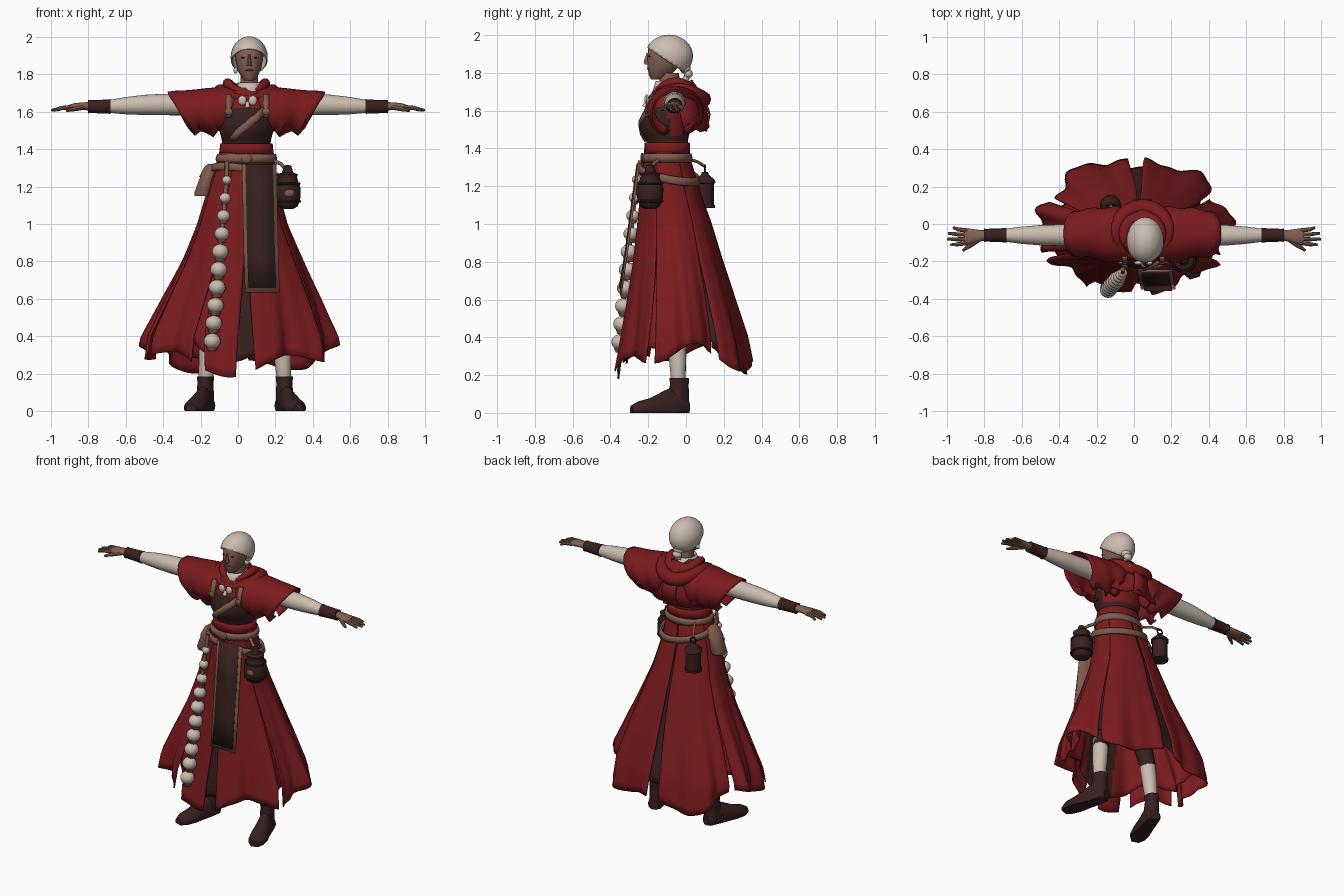
import bpy, bmesh
from math import sin, cos, radians, pi
from mathutils import Vector, Matrix

if "Cube" in bpy.data.objects:
    bpy.data.objects.remove(bpy.data.objects["Cube"])


def material(name, *rgb):
    m = bpy.data.materials.new(name)
    m.use_nodes = True
    m.diffuse_color = (*rgb, 1)
    m.node_tree.nodes["Principled BSDF"].inputs["Base Color"].default_value = (*rgb, 1)
    return m


RED = material("red cloth", .2, .011, .013)
DARK = material("dark leather", .04, .014, .014)
CREAM = material("cream linen", .6, .51, .44)
TAN = material("tan leather", .21, .105, .072)
SKIN = material("skin", .23, .118, .08)
MID = .045  # body centre line


def finish(name, bm, mat, thick=0, warp=None):
    for v in bm.verts:
        if warp:
            v.co = warp(v.co)
    bmesh.ops.recalc_face_normals(bm, faces=bm.faces[:])
    me = bpy.data.meshes.new(name)
    bm.to_mesh(me)
    bm.free()
    me.materials.append(mat)
    ob = bpy.data.objects.new(name, me)
    bpy.context.collection.objects.link(ob)
    if thick:
        mod = ob.modifiers.new("thickness", 'SOLIDIFY')
        mod.thickness, mod.offset = thick, 0
    bpy.ops.object.select_all(action='DESELECT')
    ob.select_set(True)
    bpy.context.view_layer.objects.active = ob
    bpy.ops.object.shade_smooth_by_angle(angle=radians(42))
    return ob


def paint(ob, mat, rule):
    ob.data.materials.append(mat)
    for f in ob.data.polygons:
        if rule(f.center):
            f.material_index = 1


def skin_rows(name, rows, mat, wrap=True, cap=True, loop=False, **kw):
    bm = bmesh.new()
    grid = [[bm.verts.new(p) for p in row] for row in rows]
    n = len(grid[0])
    pairs = list(zip(grid, grid[1:])) + ([(grid[-1], grid[0])] if loop else [])
    for a, b in pairs:
        for i in range(n if wrap else n - 1):
            j = (i + 1) % n
            bm.faces.new((a[i], a[j], b[j], b[i]))
    if wrap and cap and not loop:
        bm.faces.new(grid[0])
        bm.faces.new(grid[-1])
    return finish(name, bm, mat, **kw)


def loft(name, sections, mat, axis='z', n=24, arc=None, **kw):
    """Ellipses (position, centre a, centre b, radius a, radius b) along an axis."""
    lo, hi = arc or (0, 360)
    steps = n + 1 if arc else n
    rows = []
    for t, ca, cb, ra, rb in sections:
        ring = []
        for i in range(steps):
            a = radians(lo + (hi - lo) * i / n)
            p, q = ca + ra * cos(a), cb + rb * sin(a)
            ring.append({'x': (t, p, q), 'y': (p, t, q), 'z': (p, q, t)}[axis])
        rows.append(ring)
    return skin_rows(name, rows, mat, wrap=not arc, **kw)


def tube(name, pts, radii, mat, n=10, loop=False):
    pts = [Vector(p) for p in pts]
    rows, m = [], len(pts)
    for i, p in enumerate(pts):
        a = pts[(i - 1) % m] if loop else pts[max(i - 1, 0)]
        b = pts[(i + 1) % m] if loop else pts[min(i + 1, m - 1)]
        q = (b - a).to_track_quat('Z', 'Y')
        r = radii[i] if isinstance(radii, list) else radii
        rows.append([p + q @ Vector((r * cos(k * 2 * pi / n), r * sin(k * 2 * pi / n), 0)) for k in range(n)])
    return skin_rows(name, rows, mat, loop=loop)


def ribbon(name, pts, width, mat, side=(1, 0, 0), thick=.012):
    d = Vector(side).normalized() * width / 2
    return skin_rows(name, [[Vector(p) - d, Vector(p) + d] for p in pts], mat, wrap=False, thick=thick)


def ball(name, c, r, mat, seg=16, cut=None, thick=0):
    bm = bmesh.new()
    bmesh.ops.create_uvsphere(bm, u_segments=seg, v_segments=seg * 3 // 4, radius=1,
                              matrix=Matrix.Translation(c) @ Matrix.Diagonal((*r, 1)))
    if cut:
        bmesh.ops.bisect_plane(bm, geom=bm.verts[:] + bm.edges[:] + bm.faces[:],
                               plane_co=cut[0], plane_no=cut[1], clear_inner=True)
    return finish(name, bm, mat, thick)


def circle(c, rx, ry, n=24, lift=lambda a: 0):
    angles = [2 * pi * i / n for i in range(n)]
    return [(c[0] + rx * cos(a), c[1] + ry * sin(a), c[2] + lift(a)) for a in angles]


# Head, face and headscarf
HX = .06
loft("head", [(z, HX, y, rx, ry) for z, y, rx, ry in (
    (1.765, -.155, .022, .03), (1.785, -.14, .043, .056), (1.83, -.122, .064, .082),
    (1.88, -.105, .074, .1), (1.93, -.1, .078, .1), (1.97, -.095, .06, .08))], SKIN)
loft("nose", [(1.845, HX, -.202, .014, .018), (1.86, HX, -.205, .012, .02),
              (1.905, HX, -.198, .006, .01)], SKIN, n=10)
ball("lips", (HX, -.197, 1.822), (.022, .01, .006), TAN)
for s, side in ((-1, "right"), (1, "left")):
    ball(side + "_eye", (HX + s * .031, -.192, 1.888), (.013, .007, .004), DARK, 10)
ball("earring", (HX - .073, -.11, 1.82), (.012, .012, .017), CREAM, 10)
ball("headscarf", (HX, -.09, 1.889), (.096, .124, .11), CREAM, 28,
     cut=((0, -.2, 1.932), (0, .68, 1)), thick=.006)
for i, (y, z, r) in enumerate(((-.005, 1.825, .03), (.012, 1.795, .024), (.0, 1.77, .018))):
    ball(f"scarf_knot_{i}", (HX, y, z), (r * 1.3, r, r), CREAM, 12)
loft("neck", [(1.66, HX, -.08, .055, .06), (1.8, HX, -.09, .045, .052)], SKIN)
loft("linen_collar", [(1.66, HX, -.09, .085, .085), (1.72, HX, -.095, .063, .072),
                      (1.755, HX, -.095, .056, .062)], CREAM, cap=False, thick=.008)

# Torso: red cloth with a dark bodice painted on the front
torso = loft("torso", [(z, MID, y, rx, ry) for z, y, rx, ry in (
    (1.34, -.1, .14, .11), (1.42, -.1, .128, .108), (1.44, -.1, .13, .11), (1.465, -.105, .135, .12),
    (1.51, -.11, .148, .138), (1.56, -.105, .15, .134), (1.62, -.095, .15, .12), (1.68, -.085, .14, .105),
    (1.73, -.085, .075, .08))], RED, n=32)
paint(torso, DARK, lambda c: 1.42 < c.z < 1.63 and (c.y < -.09 or 1.44 < c.z < 1.46))
loft("waist_sash", [(1.37, MID, -.1, .143, .118), (1.4, MID, -.1, .139, .117),
                    (1.43, MID, -.1, .136, .116)], RED, cap=False, thick=.008)
for x in (-.05, .15):
    ribbon("chest_strap", [(x, -.178, 1.69), (x, -.196, 1.64), (x, -.205, 1.61), (x, -.208, 1.57)], .03, TAN)
    ball("strap_buckle", (x, -.212, 1.6), (.022, .008, .018), TAN, 10)
ribbon("diagonal_strap", [(.14, -.2, 1.61), (.1, -.226, 1.57), (.05, -.245, 1.53), (.0, -.238, 1.49),
                          (-.03, -.215, 1.45)], .038, TAN, side=(1, 0, -1.2))

# Cape, hood and clasps
loft("cape_back", [(1.75, MID, -.07, .08, .1), (1.66, MID, -.06, .17, .15), (1.57, MID, -.05, .2, .155),
                   (1.5, MID, -.04, .21, .15)], RED, arc=(5, 175), thick=.008,
     warp=lambda p: p + Vector((0, .01 * sin(p.x * 32) * (1.72 - p.z) * 5, .012 * sin(p.x * 30))))
for r, y, z, thin, wide in ((.14, -.045, 1.7, .02, .045), (.1, -.06, 1.737, .018, .036)):
    ring = circle((MID, y, z), r, r * .95,
                  lift=lambda a: (-.03 if sin(a) < 0 else -.04) * abs(sin(a)) ** 1.5 + .015 * cos(a) ** 2)
    tube("hood_fold", ring, [thin + (wide - thin) * (.5 + .5 * sin(2 * pi * i / 24)) for i in range(24)],
         RED, loop=True)
ribbon("hood_tail", [(MID, .1, 1.66), (MID, .125, 1.58), (MID, .105, 1.49)], .1, RED)
for s in (-1, 1):
    ball("clasp", (MID + .006 + s * .028, -.208, 1.66), (.023, .012, .026), CREAM, 12)
tube("clasp_drop", [(MID + .006, -.205, 1.65), (MID + .006, -.22, 1.62)], [.009, .014], CREAM)


def sleeve_warp(s):
    def warp(p):
        u = abs(p.x - MID) / .42
        drop = max(0, 1.7 - p.z)
        return Vector((p.x - s * .6 * drop * u, p.y + .07 * sin(p.x * 40) * drop,
                       p.z - .07 * drop - .02 * cos((abs(p.x - MID) - .38) * 55) * drop * 5))
    return warp


# Arms, cuffs, hands and wide cape sleeves
for s, side in ((-1, "right"), (1, "left")):
    loft(side + "_cape_sleeve", [(MID + s * u, y, z, ry, rz) for u, y, z, ry, rz in (
        (.03, -.05, 1.675, .11, .07), (.09, -.055, 1.635, .135, .1), (.13, -.058, 1.618, .142, .11),
        (.17, -.058, 1.61, .145, .115), (.21, -.056, 1.605, .142, .117), (.25, -.053, 1.602, .137, .115),
        (.3, -.05, 1.6, .13, .112), (.34, -.05, 1.601, .126, .108), (.38, -.05, 1.604, .121, .104),
        (.42, -.05, 1.607, .117, .096))], RED, 'x', n=32,
         arc=(-68, 248), thick=.008, warp=sleeve_warp(s))
    loft(side + "_linen_sleeve", [(s * x, -.06, z, r, r) for x, z, r in (
        (.16, 1.64, .06), (.4, 1.638, .057), (.5, 1.636, .054), (.6, 1.632, .046), (.69, 1.628, .034))],
        CREAM, 'x')
    loft(side + "_cuff", [(s * x, -.06, 1.627, r, r) for x, r in (
        (.68, .041), (.69, .038), (.79, .034), (.8, .036))], DARK, 'x')
    loft(side + "_palm", [(s * x, y, z, ry, rz) for x, y, z, ry, rz in (
        (.78, -.06, 1.627, .025, .024), (.83, -.063, 1.63, .032, .02), (.88, -.067, 1.627, .043, .017),
        (.905, -.068, 1.622, .042, .013))], SKIN, 'x', n=16)
    for k, reach in enumerate((.965, .993, .998, .98)):
        y = -.035 - k * .022
        tube(side + "_finger", [(s * .89, y, 1.624), (s * .94, y * 1.2 + .013, 1.62),
                                (s * reach, y * 1.4 + .03, 1.607)], [.012, .011, .007], SKIN, 8)
    tube(side + "_thumb", [(s * .83, -.08, 1.625), (s * .875, -.115, 1.615), (s * .915, -.142, 1.605)],
         [.016, .013, .007], SKIN, 8)

# Skirt: broad folded panels with gaps opening toward the hem
PROFILE = [(1.38, .045, .14, -.215, .01), (1.2, .025, .18, -.235, .06), (1, .02, .235, -.255, .13),
           (.8, .02, .315, -.278, .19), (.6, .01, .405, -.308, .255), (.4, 0, .485, -.34, .315),
           (.1, 0, .515, -.385, .365)]


def skirt_point(a, z, t, scale=1):
    for hi, lo in zip(PROFILE, PROFILE[1:]):
        if z >= lo[0]:
            break
    f = (hi[0] - z) / (hi[0] - lo[0])
    cx, rx, front, back = [p + (q - p) * f for p, q in zip(hi[1:], lo[1:])]
    fold = .085 * sin(9 * a + .6) + .025 * sin(22 * a + 1)
    r = scale * (1 + fold * t ** 2.2 * (.45 + .55 * abs(cos(a))))
    return (cx + rx * r * cos(a), (front + back) / 2 + (back - front) / 2 * r * sin(a), z)


def skirt_panel(name, a0, a1, mat, gap=5, scale=1, raised=0):
    rows, n = [], max(8, int((a1 - a0) / 2.5))
    for i in range(25):
        t = i / 24
        inset = gap * max(0, t - .3) ** 1.3
        row = []
        for k in range(n + 1):
            a = radians(a0 + inset + (a1 - a0 - 2 * inset) * k / n)
            hem = .225 + raised + .1 * cos(a) ** 2 + .045 * sin(5 * a + .5)
            row.append(skirt_point(a, 1.38 + (hem - 1.38) * t, t, scale))
        rows.append(row)
    return skin_rows(name, rows, mat, wrap=False, thick=.008)


for i, (a0, a1, gap) in enumerate(((-84, -28, 7), (-28, 30, 4), (30, 87, 5), (91, 155, 4), (155, 205, 4),
                                   (205, 246, 7), (246, 273, 7))):
    skirt_panel(f"skirt_panel_{i}", a0, a1, RED, gap, 1 + .015 * (i % 2))
underskirt = skirt_panel("underskirt", 0, 360, RED, 0, .9, .08)
paint(underskirt, DARK, lambda c: abs(c.x - .03) < .11 or (c.x > 0 and c.y > .02))

# Legs and boots
for s, side in ((-1, "right"), (1, "left")):
    ax = .037 + s * .212
    tube(side + "_trouser", [(MID + s * .08, -.09, 1.2), (MID + s * .14, -.07, .65), (ax - s * .02, -.05, .4)],
         [.08, .065, .05], DARK, 16)
    tube(side + "_stocking", [(ax - s * .025, -.055, .45), (ax - s * .012, -.045, .3), (ax, -.04, .14)],
         [.05, .047, .036], CREAM, 16)

    def turn(p, s=s, ax=ax):
        q = Matrix.Rotation(s * radians(17), 3, 'Z') @ (p - Vector((ax, -.04, 0)))
        return Vector((q.x + ax, q.y - .04, max(q.z, 0)))
    loft(side + "_boot_shaft", [(.03, ax, -.035, .045, .052), (.1, ax, -.04, .045, .056), (.15, ax, -.035, .042, .05),
                                (.185, ax, -.035, .046, .053)], DARK, warp=turn)
    loft(side + "_boot_foot", [(y, ax, z, rx, rz) for y, z, rx, rz in (
        (.015, .03, .03, .035), (0, .03, .044, .05), (-.07, .04, .046, .1), (-.13, .03, .05, .082),
        (-.2, .022, .058, .055), (-.26, .018, .052, .044), (-.3, .014, .028, .026))], DARK, 'y', warp=turn)

# Belts
loft("belt", [(1.328, MID, -.1, .152, .125), (1.35, MID, -.1, .158, .128), (1.372, MID, -.1, .15, .122)],
     TAN, cap=False, thick=.014)
loft("slung_belt", [(1.245, MID, -.09, .188, .158), (1.285, MID, -.09, .18, .152)], TAN, cap=False, thick=.014,
     warp=lambda p: p + Vector((0, 0, -.16 * (p.x - MID) - .2 * (p.y + .09))))
ball("belt_buckle", (MID, -.232, 1.35), (.03, .01, .026), TAN, 12)

# Apron panel with a tan border
apron = [(.113, -.25, 1.32), (.118, -.28, 1.1), (.123, -.313, .85), (.13, -.345, .635)]
ribbon("apron_border", apron, .185, TAN)
ribbon("apron_cloth", [Vector(p) + Vector((0, -.006, .024 if i == 3 else 0)) for i, p in enumerate(apron)],
       .148, DARK)

# Hanging string of beads, growing downward
top, low = Vector((-.06, -.262, 1.235)), Vector((-.138, -.35, .375))
tube("bead_cord", [top + Vector((0, .02, .1)), top, low], .012, TAN)
for i in range(10):
    t = i / 9
    c = top.lerp(low, t)
    r = .025 + .02 * min(1, t * 2.2)
    ball(f"bead_{i}", c, (r, r, r * .9), CREAM)
    loft(f"bead_cap_{i}", [(c.z - r * 1.2, c.x, c.y, r * .5, r * .5),
                           (c.z - r * .7, c.x, c.y, r * .72, r * .72)], TAN, n=14)

# Round flask on the left hip
FX, FY = .265, -.19
loft("flask", [(z, FX, FY, r, r) for z, r in ((1.08, .03), (1.095, .055), (1.14, .069), (1.19, .07), (1.23, .056),
               (1.25, .05), (1.265, .055), (1.275, .03), (1.31, .02), (1.315, .008))], DARK)
for z, r in ((1.12, .066), (1.215, .064)):
    tube("flask_band", circle((FX, FY, z), r, r), .006, DARK, 8, loop=True)
ball("flask_badge", (FX + .01, FY - .067, 1.165), (.026, .008, .02), TAN, 10)
tube("flask_strap", [(FX, FY, 1.28), (.23, -.17, 1.32), (.17, -.13, 1.35)], .01, TAN)

# Lantern on the back right hip
LX, LY = -.125, .1
loft("lantern", [(z, LX, LY, r, r) for z, r in ((1.085, .053), (1.1, .053), (1.101, .047), (1.215, .047), (1.216, .056),
                 (1.232, .054), (1.26, .022), (1.275, .015))], DARK)
tube("lantern_ring", [(LX + .02 * cos(i * pi / 6), LY, 1.29 + .02 * sin(i * pi / 6)) for i in range(12)],
     .005, DARK, 8, loop=True)
tube("lantern_hook", [(LX, LY, 1.305), (-.1, .06, 1.33), (-.06, -.01, 1.35)], .008, TAN)

# Pouch on the right hip
lean = lambda p: p + Vector((.25 * (p.z - 1.24), 0, 0))
loft("pouch", [(1.15, -.165, -.09, .045, .05), (1.165, -.165, -.09, .05, .058), (1.27, -.165, -.09, .038, .05),
               (1.3, -.16, -.09, .03, .04)], TAN, n=12, warp=lean)
loft("pouch_flap", [(1.25, -.165, -.09, .046, .058), (1.305, -.16, -.09, .036, .046),
                    (1.32, -.16, -.09, .02, .03)], TAN, n=12, warp=lean)
